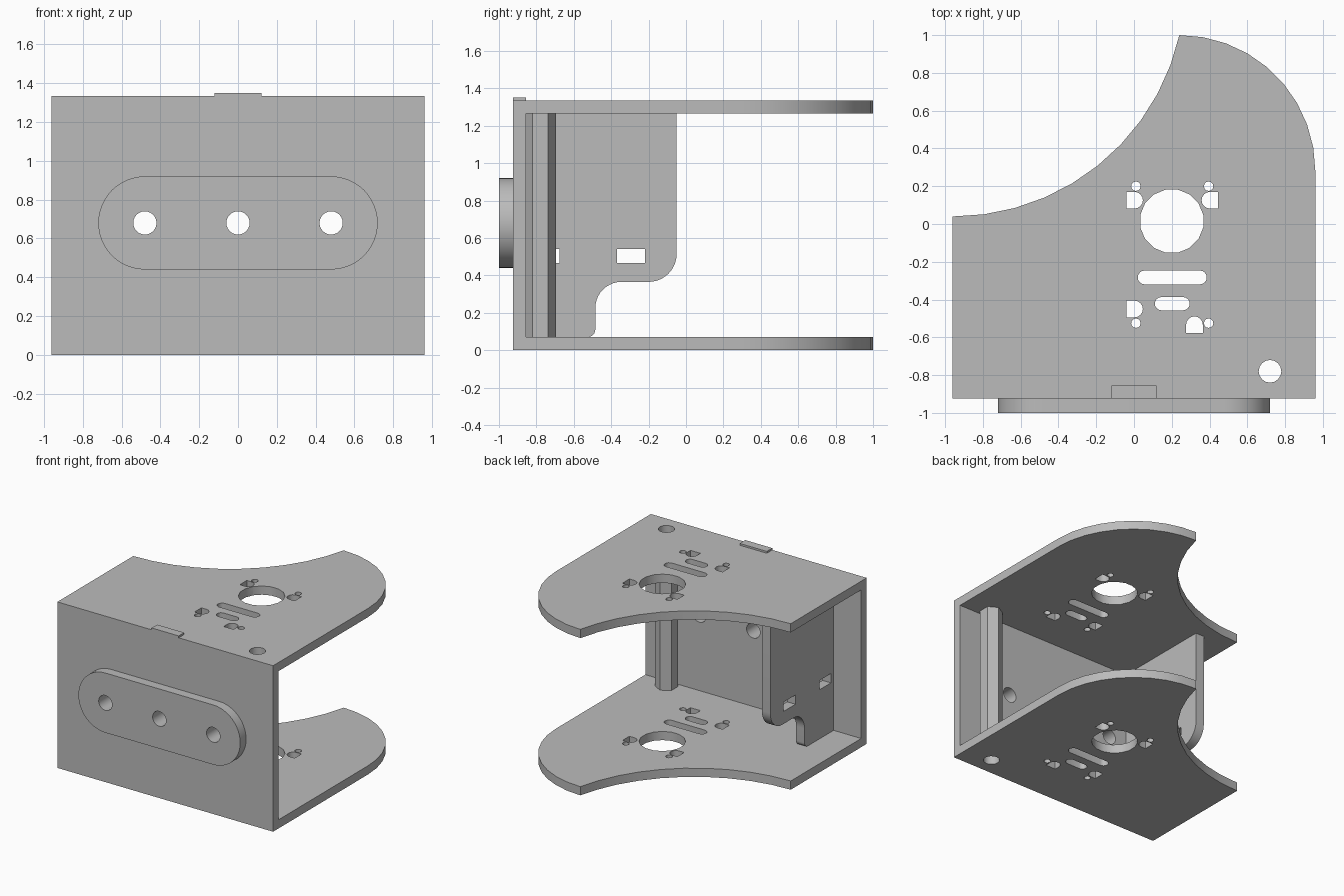
import bpy, bmesh
from math import cos, sin, radians

if "Cube" in bpy.data.objects:
    bpy.data.objects.remove(bpy.data.objects["Cube"])

grey = bpy.data.materials.new("plain grey")
grey.use_nodes = True
COLOUR = (0.5, 0.5, 0.5, 1)
grey.diffuse_color = COLOUR
grey.node_tree.nodes["Principled BSDF"].inputs["Base Color"].default_value = COLOUR

MAPS = {"x": lambda u, v, w: (w, u, v),
        "y": lambda u, v, w: (u, w, v),
        "z": lambda u, v, w: (u, v, w)}


def arc(u, v, r, start, end, steps):
    angles = [radians(start + (end - start) * i / steps) for i in range(steps + 1)]
    return [(u + r * cos(a), v + r * sin(a)) for a in angles]


def circle(u, v, r, n=16, turn=0):
    return arc(u, v, r, turn, turn + 360, n)[:-1]


def rect(u0, u1, v0, v1):
    return [(u0, v0), (u1, v0), (u1, v1), (u0, v1)]


def slot(u0, u1, v, r, n=8):
    return arc(u1 - r, v, r, -90, 90, n) + arc(u0 + r, v, r, 90, 270, n)


def d_hole(u, v, turn):
    """Square hole with one rounded end, pointing along the turn angle."""
    r, c, s = 0.044, cos(radians(turn)), sin(radians(turn))
    pts = [(-r, -r)] + arc(0, 0, r, -90, 90, 8) + [(-r, r)]
    return [(u + a * c - b * s, v + a * s + b * c) for a, b in pts]


def prism(name, loops, axis, low, high):
    """Extrude an outline (first loop) with holes (other loops) along an axis."""
    bm = bmesh.new()
    edges = []
    for loop in loops:
        vs = [bm.verts.new((u, v, 0)) for u, v in loop]
        edges += [bm.edges.new((a, b)) for a, b in zip(vs, vs[1:] + vs[:1])]
    bmesh.ops.triangle_fill(bm, use_beauty=True, use_dissolve=False,
                            edges=edges, normal=(0, 0, 1))
    top = bmesh.ops.extrude_face_region(bm, geom=bm.faces[:])["geom"]
    for v in top:
        if isinstance(v, bmesh.types.BMVert):
            v.co.z = 1
    for v in bm.verts:
        v.co = MAPS[axis](v.co.x, v.co.y, low + (high - low) * v.co.z)
    bmesh.ops.recalc_face_normals(bm, faces=bm.faces[:])
    mesh = bpy.data.meshes.new(name)
    bm.to_mesh(mesh)
    bm.free()
    mesh.materials.append(grey)
    obj = bpy.data.objects.new(name, mesh)
    bpy.context.collection.objects.link(obj)
    return obj


def cut(obj, cutter):
    mod = obj.modifiers.new("cut", "BOOLEAN")
    mod.operation, mod.solver, mod.object = "DIFFERENCE", "EXACT", cutter
    bpy.context.view_layer.objects.active = obj
    bpy.ops.object.modifier_apply(modifier=mod.name)
    bpy.data.objects.remove(cutter)


W, FRONT, INNER = 0.96, -0.925, -0.855
FLOOR, CEIL, TOP = 0.07, 1.265, 1.335
POST = (0.72, -0.78)
bolt_x = (-0.48, 0, 0.48)

# Bracket: plate outline with its holes, hollowed into a U shape
outline = ([(-W, FRONT), (W, FRONT)]
           + arc(0.24, 0.28, 0.72, 0, 90, 9)
           + arc(-W, 1.27, 1.23, -12.7, -90, 10)[1:])
holes = [circle(0.2, 0.015, 0.17, 16, 11.25), circle(*POST, 0.06),
         slot(0.02, 0.385, -0.283, 0.037), slot(0.11, 0.295, -0.422, 0.035),
         d_hole(0.003, 0.126, 0), d_hole(0.402, 0.126, 180),
         d_hole(0.003, -0.45, 0), d_hole(0.32, -0.533, 90)]
holes += [circle(x, y, 0.025, 12) for x in (0.01, 0.395) for y in (0.2, -0.525)]
bracket = prism("bracket", [outline] + holes, "z", 0, TOP)
cut(bracket, prism("hollow", [rect(INNER, 2, FLOOR, CEIL)], "x", -2, 2))
for x in bolt_x:
    cut(bracket, prism("bolt_cutter", [circle(x, 0.68, 0.06, 24)], "y", -1.2, -0.7))

# Raised pad on the front with three bolt holes
pad = prism("front_pad", [slot(-0.72, 0.72, 0.68, 0.24, 24)]
            + [circle(x, 0.68, 0.06, 24) for x in bolt_x], "y", -1, FRONT)

# Small tab on the top edge
tab = prism("top_tab", [rect(-0.12, 0.12, FRONT, INNER)], "z", TOP, 1.35)

# Hollow hexagonal post in the front corner
post = prism("corner_post", [circle(*POST, 0.084, 6, 30), circle(*POST, 0.06)],
             "z", FLOOR, CEIL)

# Inner rib with a stepped, rounded lower corner and two slots
rib_shape = ([(INNER, FLOOR)]
             + arc(-0.525, FLOOR + 0.04, 0.04, -90, 0, 6)
             + arc(-0.345, 0.225, 0.14, 180, 90, 10)
             + arc(-0.2, 0.515, 0.15, -90, 0, 10)
             + [(-0.05, CEIL), (INNER, CEIL)])
rib = prism("inner_rib", [rib_shape, rect(-0.37, -0.22, 0.465, 0.54),
                          rect(-0.82, -0.675, 0.465, 0.54)], "x", -0.715, -0.64)

# Smooth the curved walls, keep the edges sharp
for obj in (bracket, pad, tab, post, rib):
    bpy.ops.object.select_all(action="DESELECT")
    obj.select_set(True)
    bpy.context.view_layer.objects.active = obj
    bpy.ops.object.shade_smooth_by_angle(angle=radians(25))
